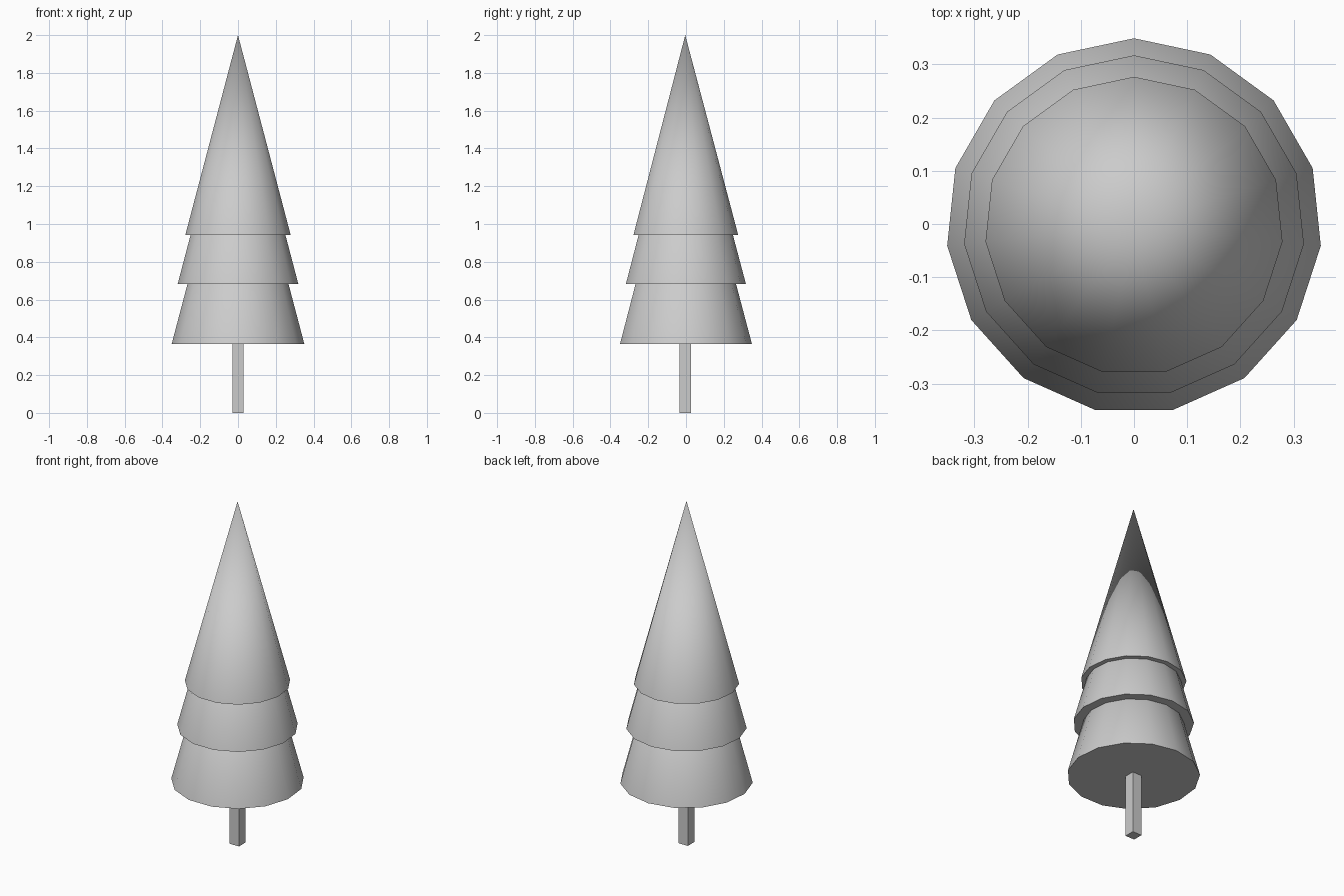
import bpy
import math

cube = bpy.data.objects.get("Cube")
if cube:
    bpy.data.objects.remove(cube, do_unlink=True)

SIDES = 15
CENTRE_Y = -0.004
SLOPE = 0.265  # radius lost per unit of height

grey = bpy.data.materials.new("plain_grey")
grey.use_nodes = True
colour = (0.6, 0.6, 0.6, 1)
grey.diffuse_color = colour
grey.node_tree.nodes["Principled BSDF"].inputs["Base Color"].default_value = colour


def finish(name):
    obj = bpy.context.object
    obj.name = name
    obj.data.materials.append(grey)
    return obj


def foliage(name, base, radius):
    """Closed cone with one corner pointing to the back."""
    height = radius / SLOPE
    bpy.ops.mesh.primitive_cone_add(
        vertices=SIDES, radius1=radius, radius2=0, depth=height,
        location=(0, CENTRE_Y, base + height / 2))
    finish(name)
    bpy.ops.object.shade_smooth_by_angle(angle=math.radians(40))


# Three overlapping tiers of foliage
foliage("lower_foliage", 0.365, 0.353)
foliage("middle_foliage", 0.683, 0.321)
foliage("upper_foliage", 0.941, 0.2806)

# Square trunk reaching into the lowest tier
bpy.ops.mesh.primitive_cube_add(size=1, location=(0, CENTRE_Y, 0.2))
trunk = finish("trunk")
trunk.scale = (0.06, 0.06, 0.4)
